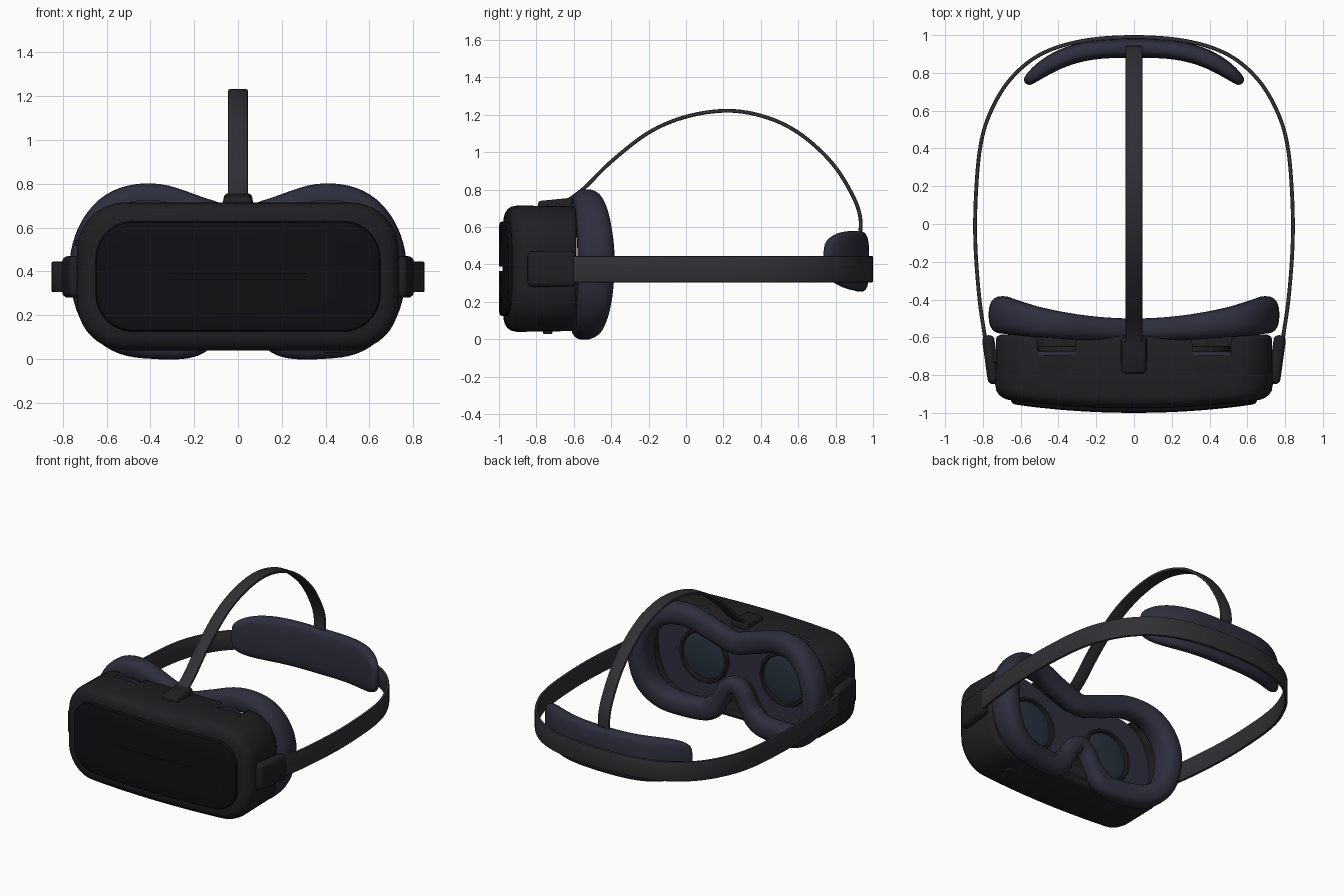
import bpy, bmesh, math
from mathutils import Vector, Matrix

if "Cube" in bpy.data.objects:
    bpy.data.objects.remove(bpy.data.objects["Cube"])


def material(name, r, g, b):
    m = bpy.data.materials.new(name)
    m.diffuse_color = (r, g, b, 1)
    m.use_nodes = True
    m.node_tree.nodes["Principled BSDF"].inputs["Base Color"].default_value = m.diffuse_color
    return m


SHELL = material("shell", 0.014, 0.014, 0.017)
GLASSY = material("front_glass", 0.005, 0.005, 0.007)
FOAM = material("foam", 0.027, 0.028, 0.048)
STRAP = material("strap", 0.030, 0.030, 0.035)
LENS = material("lens", 0.022, 0.032, 0.050)


def finish(name, bm, mat, angle=35):
    bmesh.ops.recalc_face_normals(bm, faces=bm.faces)
    me = bpy.data.meshes.new(name)
    bm.to_mesh(me)
    bm.free()
    ob = bpy.data.objects.new(name, me)
    bpy.context.collection.objects.link(ob)
    me.materials.append(mat)
    bpy.ops.object.select_all(action='DESELECT')
    ob.select_set(True)
    bpy.context.view_layer.objects.active = ob
    bpy.ops.object.shade_smooth_by_angle(angle=math.radians(angle))
    return ob


def loft(name, rings, mat, closed=False, angle=35):
    bm = bmesh.new()
    vs = [[bm.verts.new(p) for p in r] for r in rings]
    n = len(vs[0])
    for i in range(len(vs) if closed else len(vs) - 1):
        a, b = vs[i], vs[(i + 1) % len(vs)]
        for j in range(n):
            k = (j + 1) % n
            bm.faces.new((a[j], a[k], b[k], b[j]))
    if not closed:
        bm.faces.new(vs[0])
        bm.faces.new(vs[-1])
    return finish(name, bm, mat, angle)


def spline(pts, per=8, closed=False):
    pts = [Vector(p) for p in pts]
    n, out = len(pts), []
    get = lambda i: pts[i % n] if closed else pts[max(0, min(n - 1, i))]
    for i in range(n if closed else n - 1):
        a, b, c, d = (get(i + k) for k in (-1, 0, 1, 2))
        for s in range(per):
            t = s / per
            out.append(0.5 * (2 * b + (c - a) * t + (2 * a - 5 * b + 4 * c - d) * t * t
                              + (3 * b - a - 3 * c + d) * t ** 3))
    return out if closed else out + [pts[-1]]


def oval(a, b, power, n=24):
    res = []
    for i in range(n):
        c, s = math.cos(math.tau * i / n), math.sin(math.tau * i / n)
        res.append((a * math.copysign(abs(c) ** (2 / power), c),
                    b * math.copysign(abs(s) ** (2 / power), s)))
    return res


def rounded_rect(w, h, r, straight=8, arc=10):
    pts = []
    corners = [(1, 1, 0), (-1, 1, 90), (-1, -1, 180), (1, -1, 270)]
    for sx, sz, a0 in corners:
        for i in range(arc + 1):
            a = math.radians(a0 + 90 * i / arc)
            pts.append(Vector((sx * (w - r) + r * math.cos(a), sz * (h - r) + r * math.sin(a))))
        nx, nz, na = corners[(corners.index((sx, sz, a0)) + 1) % 4]
        a = math.radians(a0 + 90)
        end = Vector((nx * (w - r) + r * math.cos(a), nz * (h - r) + r * math.sin(a)))
        start = pts[-1].copy()
        pts += [start.lerp(end, i / straight) for i in range(1, straight)]
    return pts


def visor(name, w, h, r, zc, steps, mat):
    # steps: (y, inset, amount of wrap-around curvature)
    rings = []
    for y, inset, k in steps:
        sec = rounded_rect(w - inset, h - inset, max(r - inset, 0.01))
        rings.append([(p.x, y + k * p.x ** 2, zc + p.y) for p in sec])
    return loft(name, rings, mat)


def box(name, loc, size, mat, rot=(0, 0, 0), bevel=0.02, taper=1.0):
    bm = bmesh.new()
    bmesh.ops.create_cube(bm, size=1)
    for v in bm.verts:
        v.co = Vector(v.co[i] * size[i] for i in range(3))
        if v.co.z > 0:
            v.co.x *= taper
    bmesh.ops.bevel(bm, geom=bm.edges[:], offset=bevel, segments=4, profile=0.5, affect='EDGES')
    ob = finish(name, bm, mat)
    ob.location, ob.rotation_euler = loc, rot
    return ob


def band(name, path, across, width, thick, mat):
    rings = []
    for i, p in enumerate(path):
        t = (path[min(i + 1, len(path) - 1)] - path[max(i - 1, 0)]).normalized()
        n = t.cross(across).normalized()
        rings.append([p + across * u + n * v for u, v in
                      rounded_rect(width / 2, thick / 2, 0.006, 1, 2)])
    return loft(name, rings, mat)


def prism(name, outline, y0, y1, mat):
    return loft(name, [[(p.x, y, p.y) for p in outline] for y in (y0, y1)], mat)


# Main housing and front glass
housing = visor("housing", 0.735, 0.3375, 0.22, 0.3775, [
    (-0.975, 0.32, 0.1), (-0.975, 0.18, 0.1), (-0.975, 0.065, 0.1), (-0.968, 0.04, 0.1),
    (-0.955, 0.02, 0.1), (-0.935, 0.006, 0.1), (-0.905, 0, 0.1), (-0.61, 0.004, 0),
    (-0.595, 0.012, 0), (-0.585, 0.03, 0)], SHELL)
visor("front_glass", 0.65, 0.2525, 0.17, 0.3775, [
    (-1.0, 0.24, 0.11), (-1.0, 0.1, 0.11), (-0.999, 0.02, 0.11), (-0.995, 0.006, 0.11),
    (-0.985, 0, 0.11), (-0.945, 0, 0.11)], GLASSY)

# Goggle-shaped centre line shared by the face cushion and the eye cavity
half = [(0, 0.615), (0.16, 0.66), (0.37, 0.725), (0.54, 0.70), (0.65, 0.59), (0.695, 0.42),
        (0.655, 0.22), (0.54, 0.105), (0.38, 0.075), (0.21, 0.085), (0.12, 0.17),
        (0.065, 0.27), (0, 0.31)]
goggle = spline(half + [(-x, z) for x, z in half[-2:0:-1]], 6, True)

# Eye cavity cut into the housing, with its floor
cutter = prism("cavity_cutter", goggle, -0.69, -0.5, SHELL)
cutter.hide_render = True
mod = housing.modifiers.new("cavity", 'BOOLEAN')
mod.object, mod.operation, mod.solver = cutter, 'DIFFERENCE', 'EXACT'
bpy.context.view_layer.objects.active = housing
bpy.ops.object.modifier_move_to_index(modifier="cavity", index=0)
bpy.ops.object.modifier_apply(modifier="cavity")
bpy.data.objects.remove(cutter)
prism("lens_plate", goggle, -0.695, -0.675, FOAM)

# Face cushion swept around the goggle line, wrapping back at the temples
rings = []
for i, p in enumerate(goggle):
    t = (goggle[(i + 1) % len(goggle)] - goggle[i - 1]).normalized()
    n = Vector((t.y, -t.x))
    q = (p.x / 0.7) ** 2
    a = 0.058 if abs(p.x) < 0.14 and p.y < 0.4 else 0.075
    rings.append([(p.x + n.x * u, -0.56 + 0.08 * q + v, p.y + n.y * u)
                  for u, v in oval(a, 0.06 + 0.04 * q, 2.5)])
loft("face_cushion", rings, FOAM, True, 60)

# Lenses with rims, and side strap mounts
for s, side in ((1, "right"), (-1, "left")):
    bm = bmesh.new()
    bmesh.ops.create_uvsphere(bm, u_segments=40, v_segments=20, radius=1)
    bm.transform(Matrix.Translation((0.32 * s, -0.675, 0.395)) @ Matrix.Diagonal((0.175, 0.025, 0.175, 1)))
    finish("lens_" + side, bm, LENS)
    rim = [[Vector((0.32 * s + (0.178 + u) * math.cos(a), -0.67 + v, 0.395 + (0.178 + u) * math.sin(a)))
            for u, v in oval(0.013, 0.025, 3, 12)] for a in (math.tau * i / 40 for i in range(40))]
    loft("lens_rim_" + side, rim, SHELL, True)
    box("strap_mount_" + side, (0.757 * s, -0.718, 0.375), (0.065, 0.26, 0.19), SHELL,
        (0, 0, -0.14 * s), 0.028)

# Small buttons
box("side_button", (-0.735, -0.70, 0.53), (0.02, 0.07, 0.025), SHELL, bevel=0.006)
box("bottom_button", (0.43, -0.74, 0.038), (0.07, 0.05, 0.02), SHELL, bevel=0.006)

# Head band running round the back
side = [(0.772, -0.70), (0.792, -0.58), (0.82, -0.38), (0.84, -0.1), (0.837, 0.15), (0.815, 0.4), (0.765, 0.58),
        (0.66, 0.76), (0.5, 0.895), (0.28, 0.968), (0, 0.99)]
loop = [(x, y, 0.375) for x, y in side] + [(-x, y, 0.375) for x, y in side[-2::-1]]
band("head_band", spline(loop), Vector((0, 0, 1)), 0.14, 0.02, STRAP)

# Top strap and its clip
arc = [(-0.70, 0.70), (-0.56, 0.795), (-0.4, 0.95), (-0.2, 1.105), (0, 1.19), (0.22, 1.222), (0.42, 1.19),
       (0.6, 1.105), (0.77, 0.955), (0.88, 0.79), (0.932, 0.65), (0.925, 0.5)]
band("top_strap", spline([(0, y, z) for y, z in arc]), Vector((1, 0, 0)), 0.09, 0.02, STRAP)
box("top_clip", (0, -0.695, 0.716), (0.145, 0.19, 0.065), SHELL, (0.1, 0, 0), 0.018, 0.86)

# Rear cushion, tapered toward both ends
rings = []
for i in range(49):
    u = math.sin(math.pi * (i / 48 - 0.5)) * 0.999
    x = 0.575 * u
    slope = math.copysign(0.185 * 3 * u * u / 0.575, -u)
    n = Vector((-slope, 1)).normalized()
    y = 0.93 - 0.185 * abs(u) ** 3
    k = (1 - abs(u) ** 6) ** 0.5
    rings.append([(x + n.x * a, y + n.y * a, 0.415 + 0.02 * u * u + b)
                  for a, b in oval(0.05 * (0.25 + 0.75 * k) * min(1, k * 4), 0.16 * (0.3 + 0.7 * k) * min(1, k * 4), 3.2, 32)])
loft("rear_cushion", rings, FOAM, False, 60)
